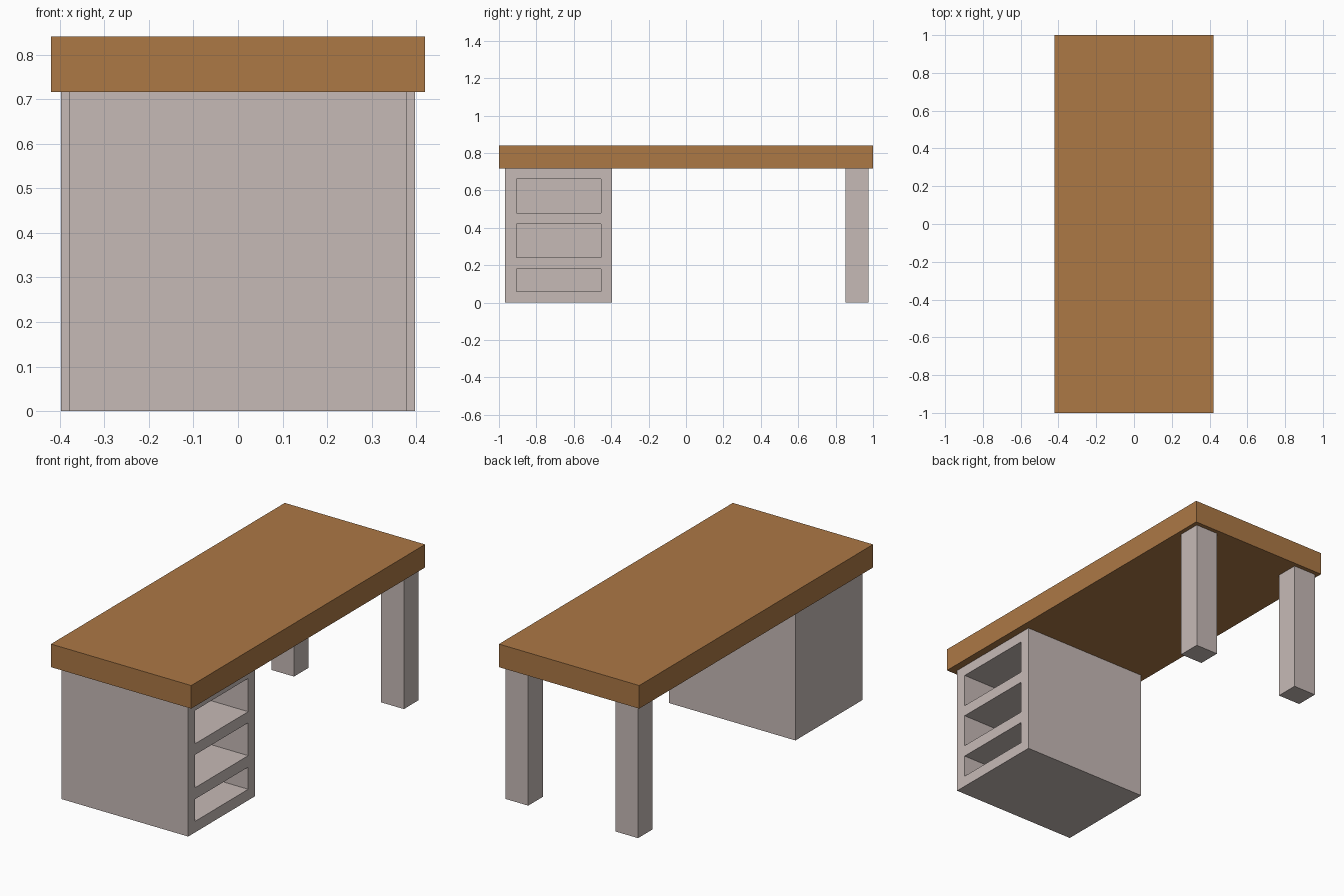
import bpy
import bmesh
from mathutils import Vector

if "Cube" in bpy.data.objects:
    bpy.data.objects.remove(bpy.data.objects["Cube"])


def material(name, rgb):
    m = bpy.data.materials.new(name)
    m.diffuse_color = (*rgb, 1.0)
    m.use_nodes = True
    m.node_tree.nodes["Principled BSDF"].inputs["Base Color"].default_value = m.diffuse_color
    return m


WOOD = material("brown wood", (0.413, 0.188, 0.060))
PALE = material("pale grey", (0.565, 0.490, 0.468))


def box(name, lo, hi, mat):
    """Axis-aligned box between two corners."""
    lo, hi = Vector(lo), Vector(hi)
    bm = bmesh.new()
    bmesh.ops.create_cube(bm, size=1)
    for v in bm.verts:
        v.co = Vector((v.co[i] + 0.5) * (hi[i] - lo[i]) + lo[i] for i in range(3))
    mesh = bpy.data.meshes.new(name)
    bm.to_mesh(mesh)
    bm.free()
    mesh.materials.append(mat)
    ob = bpy.data.objects.new(name, mesh)
    bpy.context.collection.objects.link(ob)
    return ob


# Thick desktop
box("desktop", (-0.42, -1, 0.716), (0.42, 1, 0.841), WOOD)

# Two legs at the far end
for side, x0, x1 in (("left", -0.397, -0.261), ("right", 0.261, 0.397)):
    box(side + "_leg", (x0, 0.852, 0), (x1, 0.977, 0.716), PALE)

# Cabinet with three open compartments facing +x
cabinet = box("cabinet", (-0.379, -0.967, 0), (0.379, -0.395, 0.716), PALE)
for z0, z1 in ((0.06, 0.18), (0.242, 0.42), (0.48, 0.66)):
    cutter = box("compartment_cutter", (-0.32, -0.907, z0), (0.5, -0.454, z1), PALE)
    cutter.hide_render = True
    mod = cabinet.modifiers.new("compartment", "BOOLEAN")
    mod.operation = "DIFFERENCE"
    mod.solver = "EXACT"
    mod.object = cutter
    bpy.context.view_layer.objects.active = cabinet
    bpy.ops.object.modifier_apply(modifier=mod.name)
    bpy.data.objects.remove(cutter)
